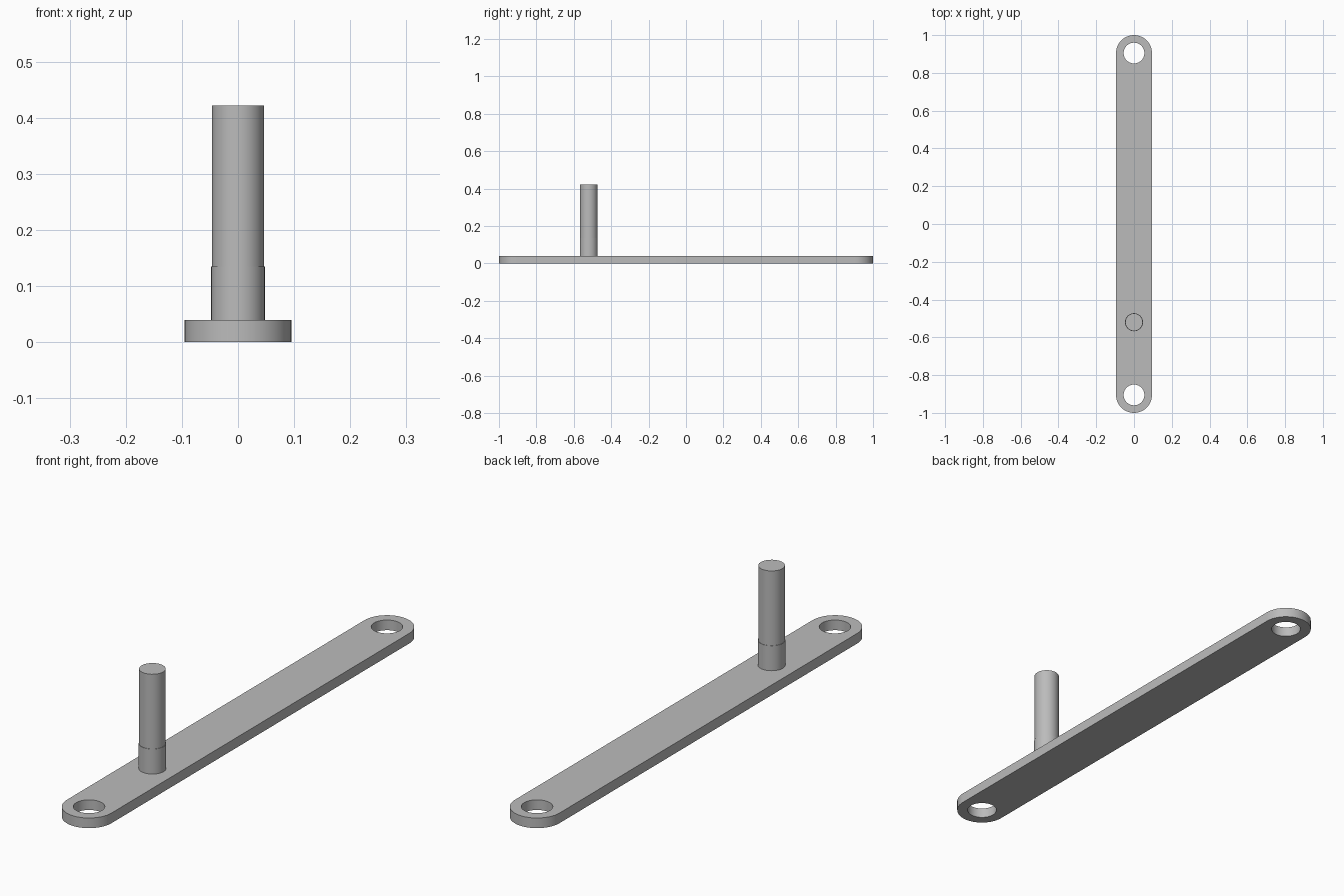
import bpy
import bmesh
from math import sin, cos, pi, radians
from mathutils import Matrix, Vector

cube = bpy.data.objects.get("Cube")
if cube:
    bpy.data.objects.remove(cube, do_unlink=True)

HALF_WIDTH = 0.095
END_Y = 1 - HALF_WIDTH
HOLE_RADIUS = 0.055
THICKNESS = 0.039
PEG_Y = -0.52

grey = bpy.data.materials.new("plain grey")
grey.use_nodes = True
colour = (0.5, 0.5, 0.5, 1)
grey.diffuse_color = colour
grey.node_tree.nodes["Principled BSDF"].inputs["Base Color"].default_value = colour


def arc(radius, y, start, sweep, steps):
    """Points along an arc in the ground plane."""
    angles = [start + sweep * i / steps for i in range(steps + 1)]
    return [Vector((radius * cos(a), y + radius * sin(a), 0)) for a in angles]


def add_loop(bm, points):
    verts = [bm.verts.new(p) for p in points]
    return [bm.edges.new((v, verts[i - 1])) for i, v in enumerate(verts)]


def finish(bm, name):
    bmesh.ops.recalc_face_normals(bm, faces=bm.faces)
    mesh = bpy.data.meshes.new(name)
    bm.to_mesh(mesh)
    bm.free()
    mesh.materials.append(grey)
    obj = bpy.data.objects.new(name, mesh)
    bpy.context.collection.objects.link(obj)
    bpy.ops.object.select_all(action='DESELECT')
    obj.select_set(True)
    bpy.context.view_layer.objects.active = obj
    bpy.ops.object.shade_smooth_by_angle(angle=radians(35))
    return obj


# Flat bar with rounded ends and a through hole at each end
bm = bmesh.new()
edges = add_loop(bm, arc(HALF_WIDTH, END_Y, 0, pi, 24) + arc(HALF_WIDTH, -END_Y, pi, pi, 24))
for y in (END_Y, -END_Y):
    edges += add_loop(bm, arc(HOLE_RADIUS, y, 0, 2 * pi, 40)[:-1])
bmesh.ops.triangle_fill(bm, edges=edges, use_beauty=True)
extruded = bmesh.ops.extrude_face_region(bm, geom=bm.faces[:])
top = [v for v in extruded["geom"] if isinstance(v, bmesh.types.BMVert)]
bmesh.ops.translate(bm, verts=top, vec=(0, 0, THICKNESS))
finish(bm, "flat_bar")


# Upright peg: a slightly wider collar with the shaft on top
def cylinder(name, radius, bottom, height, sides):
    bm = bmesh.new()
    place = Matrix.Translation((0, PEG_Y, bottom + height / 2))
    bmesh.ops.create_cone(bm, cap_ends=True, segments=sides, radius1=radius,
                          radius2=radius, depth=height, matrix=place)
    finish(bm, name)


cylinder("peg_collar", 0.048, THICKNESS, 0.096, 32)
cylinder("peg_shaft", 0.0465, 0.135, 0.287, 24)
